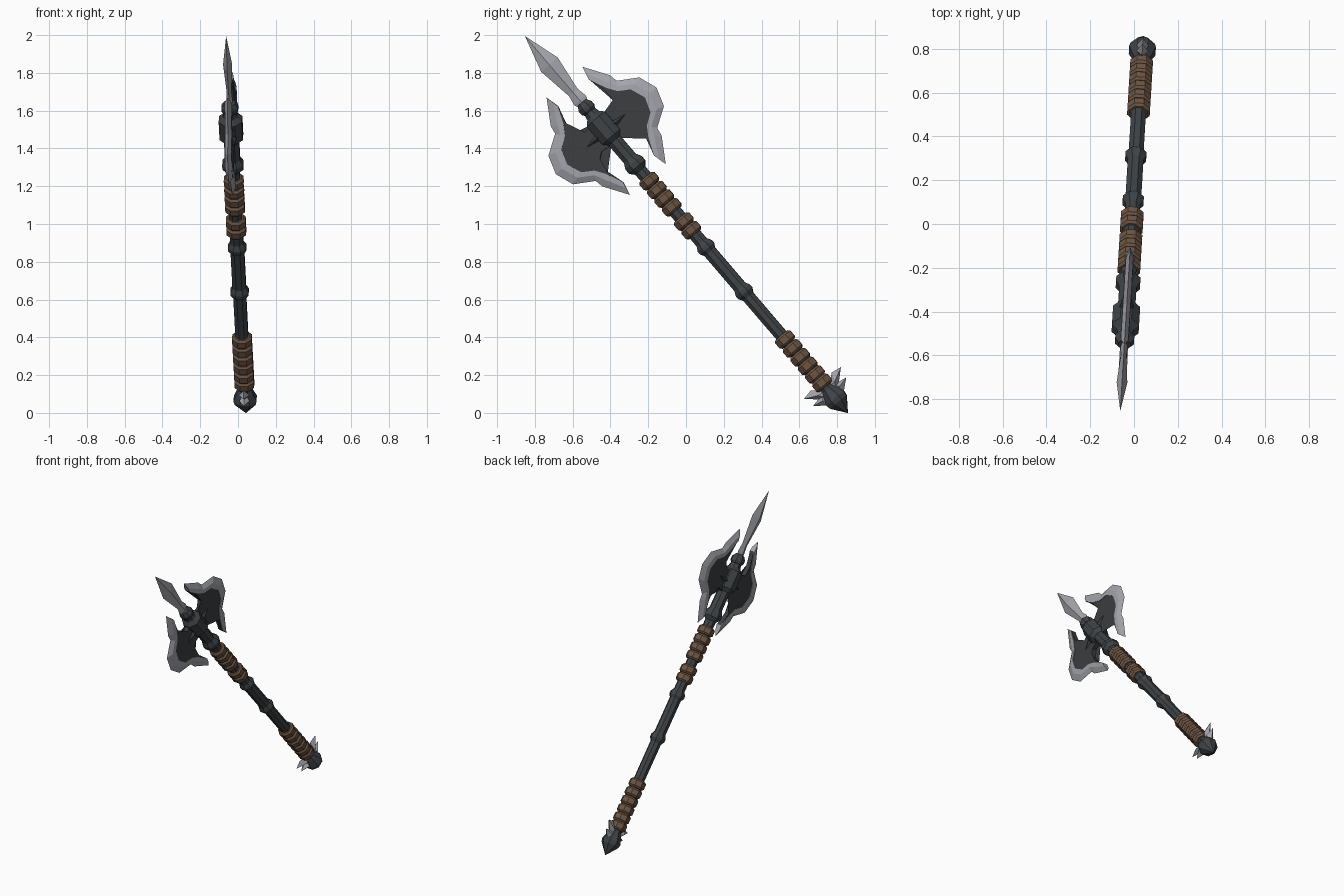
import bpy, bmesh, math
from mathutils import Vector, Matrix

if "Cube" in bpy.data.objects:
    bpy.data.objects.remove(bpy.data.objects["Cube"])

# Local frame: S runs along the shaft (pommel to tip), V across to the blades, W is thickness
BASE = Vector((0.042, 0.857, 0.0))
TIP = Vector((-0.063, -0.857, 2.0))
S = (TIP - BASE).normalized()
W = S.cross(Vector((0, 0, 1))).normalized()
V = W.cross(S).normalized()
if V.z < 0:
    V = -V


def P(s, v, w=0.0):
    return BASE + S * s + V * v + W * w


def material(name, rgb):
    m = bpy.data.materials.new(name)
    m.diffuse_color = (*rgb, 1)
    m.use_nodes = True
    m.node_tree.nodes["Principled BSDF"].inputs["Base Color"].default_value = m.diffuse_color
    return m


DARK = material("dark iron", (0.050, 0.057, 0.063))
PLATE = material("blade iron", (0.044, 0.048, 0.052))
STEEL = material("pale steel", (0.37, 0.375, 0.41))
LEATHER = material("brown leather", (0.155, 0.092, 0.057))


def finish(name, bm, mat):
    bmesh.ops.remove_doubles(bm, verts=bm.verts, dist=0.0001)
    bmesh.ops.recalc_face_normals(bm, faces=bm.faces)
    me = bpy.data.meshes.new(name)
    bm.to_mesh(me)
    bm.free()
    me.materials.append(mat)
    ob = bpy.data.objects.new(name, me)
    bpy.context.collection.objects.link(ob)
    return ob


def lathe(name, profile, mat, sides=8, flat=1.0, turn=0.5):
    """Faceted turning around the shaft; flat squashes the thickness."""
    bm = bmesh.new()
    rings = []
    for s, r in profile:
        ring = []
        for i in range(sides):
            a = 2 * math.pi * (i + turn) / sides
            ring.append(bm.verts.new(P(s, r * math.cos(a), r * math.sin(a) * flat)))
        rings.append(ring)
    for a, b in zip(rings, rings[1:]):
        for i in range(sides):
            j = (i + 1) % sides
            bm.faces.new((a[i], a[j], b[j], b[i]))
    bm.faces.new(rings[0])
    bm.faces.new(rings[-1])
    return finish(name, bm, mat)


def plate(name, pts, half, mat):
    """Flat plate from an (s, v) outline, 2 * half thick."""
    bm = bmesh.new()
    top = [bm.verts.new(P(s, v, half)) for s, v in pts]
    bot = [bm.verts.new(P(s, v, -half)) for s, v in pts]
    bm.faces.new(top)
    bm.faces.new(bot[::-1])
    for i in range(len(pts)):
        j = (i + 1) % len(pts)
        bm.faces.new((top[i], bot[i], bot[j], top[j]))
    bmesh.ops.triangulate(bm, faces=[f for f in bm.faces if len(f.verts) > 4])
    return finish(name, bm, mat)


# Shaft with collars and head block
lathe("shaft", [(.12, .036), (.81, .037), (.835, .052), (.855, .052), (.88, .039),
                (1.125, .039), (1.145, .052), (1.165, .052), (1.19, .037),
                (1.69, .037), (1.715, .060), (1.745, .060), (1.775, .043),
                (1.90, .043), (1.925, .067), (2.05, .067), (2.075, .042),
                (2.10, .036), (2.115, .047), (2.14, .047), (2.165, .030)], DARK)

# Leather wraps
for n, s in enumerate([.21, .268, .328, .388, .45, .512,
                       1.275, 1.335, 1.435, 1.495, 1.555, 1.617]):
    lathe("leather_wrap_%d" % n, [(s - .029, .045), (s - .018, .056),
                                  (s + .018, .056), (s + .029, .045)], LEATHER)

# Pommel
lathe("pommel", [(0, .001), (.075, .060), (.10, .066), (.15, .045), (.165, .036)], DARK)

# Top spike
lathe("top_spike", [(2.15, .028), (2.18, .040), (2.205, .036), (2.235, .030),
                    (2.43, .058), (2.627, .001)], STEEL, sides=4, flat=0.42, turn=0)

C = 1.968  # centre of the axe head along the shaft
OUTER = [(.34, .125), (.21, .207), (.165, .215), (.10, .318), (0, .352)]
BORDER = [(.265, .108), (.17, .15), (.12, .183), (.08, .243), (0, .272)]
INNER = [(.265, .108), (.17, .135), (.10, .132), (.068, .09), (.075, .03)]


def both(half):
    """Mirror a half outline about the head centre."""
    return [(C + h, v) for h, v in half] + [(C - h, v) for h, v in half[-2::-1]]


for side, tag in ((1, "back"), (-1, "front")):
    # Dark blade body
    inner = [(C - h, v) for h, v in INNER[1:]] + [(C + h, v) for h, v in INNER[:0:-1]]
    plate("blade_body_" + tag, [(s, v * side) for s, v in both(BORDER) + inner], .015, PLATE)

    # Pale cutting edge: raised step, flat land, then ground to an edge
    bm = bmesh.new()
    rows = []
    for (so, vo), (si, vi) in zip(both(OUTER), both(BORDER)):
        k = 0.45
        sm, vm = si + (so - si) * k, vi + (vo - vi) * k
        rows.append([bm.verts.new(P(s, v * side, w)) for s, v, w in (
            (si, vi, -.019), (si, vi, .019), (sm, vm, .017),
            (so, vo, 0), (sm, vm, -.017))])
    for a, b in zip(rows, rows[1:]):
        for i in range(5):
            j = (i + 1) % 5
            bm.faces.new((a[i], a[j], b[j], b[i]))
    bm.faces.new(rows[0])
    bm.faces.new(rows[-1])
    finish("cutting_edge_" + tag, bm, STEEL)

    # Raised rib from the head block onto the blade
    bm = bmesh.new()
    end = bm.verts.new(P(C, .20 * side))
    root = [bm.verts.new(P(C + ds, .05 * side, w))
            for ds, w in ((.035, 0), (0, .034), (-.035, 0), (0, -.034))]
    for i in range(4):
        bm.faces.new((root[i], root[(i + 1) % 4], end))
    bm.faces.new(root)
    finish("blade_rib_" + tag, bm, PLATE)

    # Twin claws above the pommel, ridged in the middle
    for n, pts in enumerate(([(.165, .01), (.218, .074), (.208, .13), (.15, .065), (.12, .02)],
                             [(.165, .03), (.158, .067), (.148, .116), (.10, .057), (.10, .03)])):
        bm = bmesh.new()
        rim = [bm.verts.new(P(s, v * side)) for s, v in pts]
        ms, mv = sum(p[0] for p in pts) / 5, sum(p[1] for p in pts) / 5
        for w in (.028, -.028):
            peak = bm.verts.new(P(ms, mv * side, w))
            for i in range(5):
                bm.faces.new((rim[i], rim[(i + 1) % 5], peak))
        finish("pommel_claw_%s_%d" % (tag, n), bm, STEEL)
